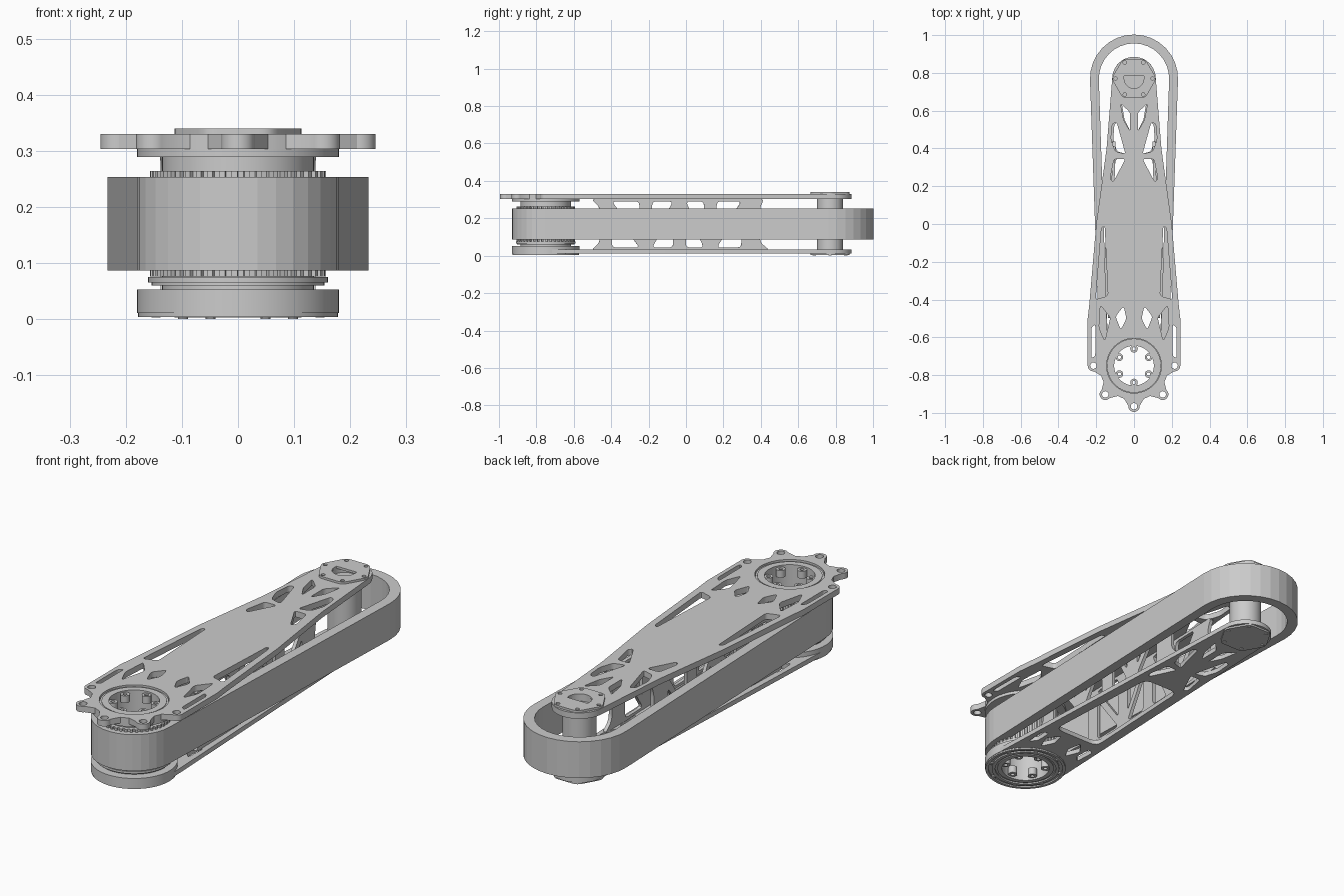
import bpy, bmesh
from math import sin, cos, asin, radians, pi, tau
from mathutils import Vector

if "Cube" in bpy.data.objects:
    bpy.data.objects.remove(bpy.data.objects["Cube"])

FRONT, BACK = -0.75, 0.77          # y of the two joint axes


def arc(cx, cy, r, a0, a1, n):
    return [(cx + r * cos(radians(a0 + (a1 - a0) * i / n)),
             cy + r * sin(radians(a0 + (a1 - a0) * i / n))) for i in range(n + 1)]


def circle(cx, cy, r, n=48):
    return arc(cx, cy, r, 0, 360, n)[:-1]


def hull(rb, rf, n):
    """Outline wrapped around the back and front axes."""
    t = asin((rb - rf) / (BACK - FRONT)) * 180 / pi
    return arc(0, BACK, rb, -t, 180 + t, n) + arc(0, FRONT, rf, 180 + t, 360 - t, n)


def rounded(pts, r):
    out = []
    for i, p in enumerate(pts):
        p, a, b = Vector(p), Vector(pts[i - 1]), Vector(pts[(i + 1) % len(pts)])
        s = p + (a - p).normalized() * min(r, (a - p).length * .45)
        e = p + (b - p).normalized() * min(r, (b - p).length * .45)
        for k in range(5):
            t = k / 4
            out.append(tuple(s * (1 - t) ** 2 + p * 2 * t * (1 - t) + e * t * t))
    return out


def both(loops):
    return loops + [[(-x, y) for x, y in l] for l in loops]


def ring_pts(cy, r, n, a0):
    return [(r * cos(radians(a0) + tau * i / n), cy + r * sin(radians(a0) + tau * i / n))
            for i in range(n)]


def shape(name, loops, z0, z1, angle=30):
    """Extrude a flat outline (first loop) with holes (other loops)."""
    cu = bpy.data.curves.new(name, 'CURVE')
    cu.dimensions, cu.fill_mode, cu.extrude = '2D', 'BOTH', (z1 - z0) / 2
    for l in loops:
        s = cu.splines.new('POLY')
        s.points.add(len(l) - 1)
        for p, (x, y) in zip(s.points, l):
            p.co = (x, y, 0, 1)
        s.use_cyclic_u = True
    tmp = bpy.data.objects.new(name + "_outline", cu)
    bpy.context.collection.objects.link(tmp)
    dg = bpy.context.evaluated_depsgraph_get()
    me = bpy.data.meshes.new_from_object(tmp.evaluated_get(dg))
    bpy.data.objects.remove(tmp)
    bm = bmesh.new()
    bm.from_mesh(me)
    bmesh.ops.remove_doubles(bm, verts=bm.verts, dist=1e-5)
    bmesh.ops.recalc_face_normals(bm, faces=bm.faces)
    bm.to_mesh(me)
    bm.free()
    ob = bpy.data.objects.new(name, me)
    bpy.context.collection.objects.link(ob)
    ob.location.z = (z0 + z1) / 2
    bpy.ops.object.select_all(action='DESELECT')
    ob.select_set(True)
    bpy.context.view_layer.objects.active = ob
    bpy.ops.object.shade_smooth_by_angle(angle=radians(angle))
    return ob


def tube(name, r, hole, z0, z1, x=0, y=FRONT, n=64):
    return shape(name, [circle(x, y, r, n)] + ([circle(x, y, hole, n)] if hole else []), z0, z1)


# Belt: a wide loop around both axes
shape("belt", [hull(.233, .18, 16), hull(.186, .136, 16)], .087, .253, 5)

# Top plate: tapering outline with five bolt ears around the front joint
lobes = [(.215 * cos(radians(a)), FRONT + .215 * sin(radians(a)), a) for a in (0, -45, -90)]
side = arc(0, BACK, .115, 90, 5, 14) + [(.145, .4), (.2, 0), (.236, -.42), (.245, -.5)]
for x, y, a in lobes:
    side += arc(x, y, .03, a if a == 0 else a + 95, a - 95 if a > -90 else -90, 10)
    if a > -90:
        side += arc(0, FRONT, .182, a - 17, a - 28, 4)
outline = side + [(-x, y) for x, y in reversed(side[1:-1])]
back_cuts = [
    [(.092, .54), (.115, .53), (.122, .45), (.1, .385), (.045, .37)],
    [(.045, .345), (.105, .345), (.127, .24), (.11, .222)],
    [(.02, .59), (.072, .64), (.055, .55), (.02, .49)]]
small_cut = [(.055, -.435), (.098, -.49), (.07, -.56), (.04, -.5)]
top_cuts = back_cuts + [
    small_cut,
    [(.155, -.01), (.172, -.02), (.203, -.40), (.138, -.38)],
    [(.205, -.53), (.226, -.55), (.226, -.71), (.205, -.70)],
    [(.178, -.43), (.125, -.495), (.155, -.62), (.185, -.55)]]
ear_holes = [circle(x, y, .017, 16) for x, y, a in lobes]
ear_holes += [circle(-x, y, .017, 16) for x, y, a in lobes[:2]]
shape("top_plate", [outline, circle(0, FRONT, .145), circle(0, BACK, .055)] + ear_holes
      + both([rounded(c, .015) for c in top_cuts]), .303, .33)

# Bottom plate: plain taper with a large central window
window = rounded([(.118, -.4), (.09, .19), (-.09, .19), (-.118, -.4)], .04)
low_cuts = [[(x * .9, y) for x, y in c] for c in back_cuts] + [
    small_cut, [(.115, -.45), (.145, -.46), (.14, -.56), (.112, -.53)]]
shape("bottom_plate", [hull(.115, .178, 24), circle(0, FRONT, .15), window]
      + both([rounded(c, .012) for c in low_cuts]), .011, .032)

# Lattice walls joining the plates
legs = [-.43, -.215, -.035, .13, .33]
frame = rounded([(-.51, .304), (-.46, .26), (-.46, .07), (-.51, .03),
                 (.45, .03), (.395, .07), (.395, .26), (.42, .304)], .03)
gaps = []
lo, hi, h = .044, .29, .034
for i, (a, b) in enumerate(zip(legs, legs[1:])):
    a, b = a + h, b - h
    d = .018
    tri = [[(a, lo), (b, lo), (a, hi - .05)], [(b, hi), (a, hi), (b, lo + .05)]]
    if i % 2:
        tri = [[(a + b - y, z) for y, z in t] for t in tri]
    gaps += [rounded(t, .022) for t in tri]
for s, n in ((1, "right"), (-1, "left")):
    wall = shape("lattice_wall_" + n, [frame] + gaps, -.008, .008)
    wall.rotation_euler = (pi / 2, 0, pi / 2 + s * radians(1.6))
    wall.location = (s * .117, 0, 0)

# Front joint: stacked rings around an open bore
tube("joint_sleeve", .135, .105, .03, .325)
tube("joint_inner_collar", .143, .115, .31, .322)
tube("joint_top_ring", .18, .12, .289, .304)
tube("joint_flange", .16, .12, .065, .075)
tube("joint_flange_edge", .154, .12, .06, .068)
tube("joint_base_ring", .18, .12, .0105, .053)
tube("joint_base_rim", .178, .165, .004, .012)
tube("joint_base_inner_rim", .15, .135, .004, .012)
tube("joint_base_lip", .125, .105, .006, .035)
teeth = []
for i in range(44):
    for f, r in ((0, .148), (.45, .148), (.5, .157), (.95, .157)):
        a = tau * (i + f) / 44
        teeth.append((r * cos(a), FRONT + r * sin(a)))
shape("toothed_pulley", [teeth, circle(0, FRONT, .125)], .076, .264, 20)
for i, (x, y) in enumerate(ring_pts(FRONT, .089, 6, 90)):
    tube(f"bore_lug_top_{i}", .02, .009, .285, .318, x, y, 16)
    tube(f"bore_lug_bottom_{i}", .02, .009, .015, .05, x, y, 16)
for i, (x, y) in enumerate(ring_pts(FRONT, .158, 8, 22.5)):
    tube(f"base_screw_{i}", .008, 0, .003, .012, x, y, 12)

# Back joint: post with six-sided caps
tube("back_post", .07, 0, .03, .305, y=BACK, n=40)
hexagon = rounded(ring_pts(BACK, .119, 6, 0), .022)
d_slot = rounded(arc(0, BACK, .052, 180, 360, 16) + [(.052, BACK + .015), (-.052, BACK + .015)], .004)
bolts = ring_pts(BACK, .098, 6, 0)
shape("back_cap_top", [hexagon, d_slot] + [circle(x, y, .009, 14) for x, y in bolts], .3295, .34)
shape("back_cap_bottom", [hexagon], .003, .012)
for i, (x, y) in enumerate(bolts):
    tube(f"cap_screw_{i}", .009, 0, 0, .006, x, y, 12)
